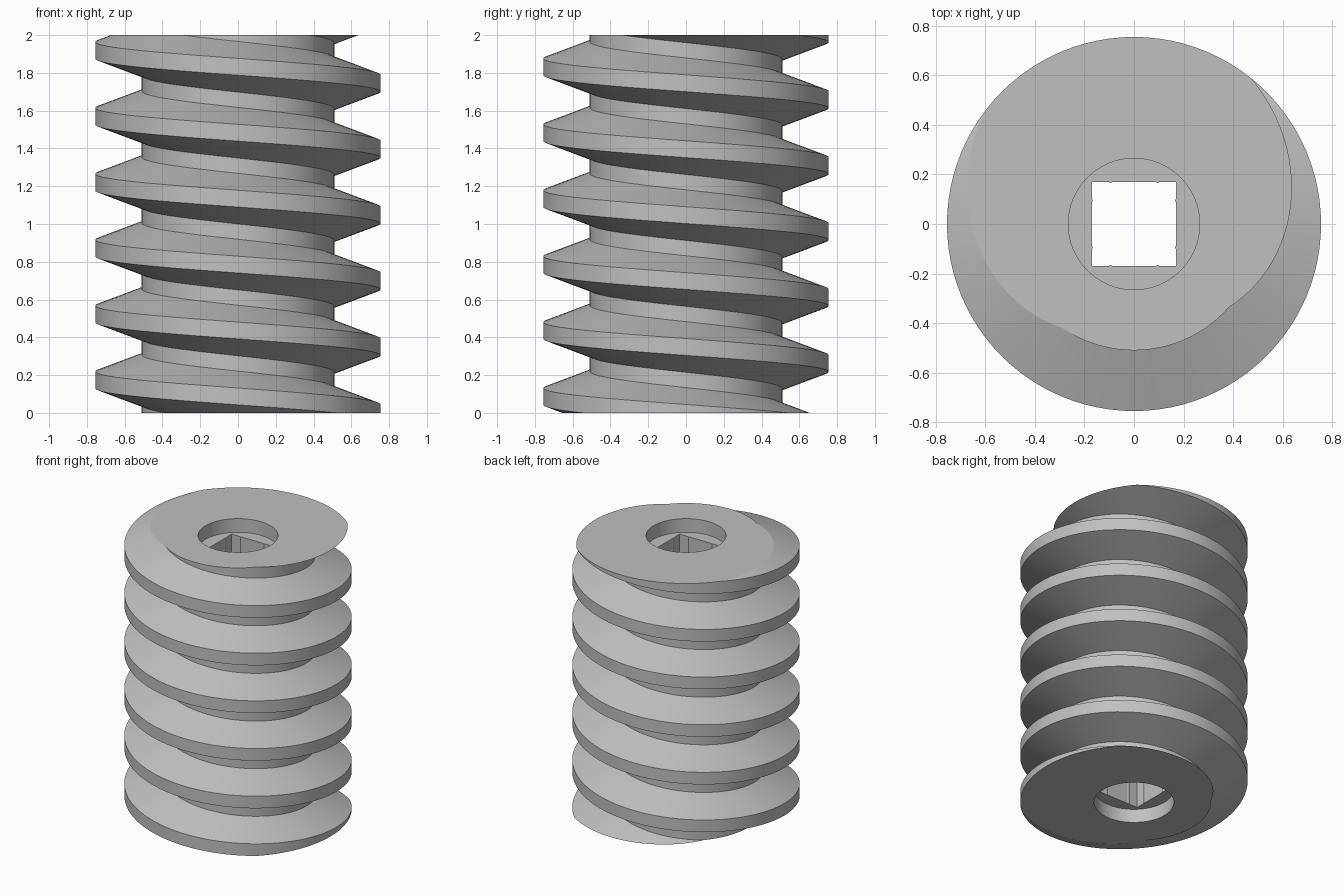
import bpy, bmesh
from math import cos, sin, pi, radians
from mathutils import Matrix

cube = bpy.data.objects.get("Cube")
if cube:
    bpy.data.objects.remove(cube)

HEIGHT, PITCH, TURN_STEPS, TURNS = 2.0, 0.349, 96, 9
CORE, CREST, RECESS, DEPTH, HALF = 0.51, 0.755, 0.265, 0.1, 0.17

steel = bpy.data.materials.new("grey steel")
steel.use_nodes = True
colour = (0.53, 0.53, 0.53, 1)
steel.diffuse_color = colour
steel.node_tree.nodes["Principled BSDF"].inputs["Base Color"].default_value = colour

bm = bmesh.new()


def ring(points, z):
    return [bm.verts.new((x, y, z)) for x, y in points]


def skin(a, b, closed=True):
    """Join two rows of vertices with quads."""
    n = len(a)
    for i in range(n if closed else n - 1):
        j = (i + 1) % n
        bm.faces.new((a[i], a[j], b[j], b[i]))


# Left-handed trapezoid thread: one pitch of profile swept up a helix
profile = [(CORE, -0.134), (CREST, -0.0445), (CREST, 0.0445),
           (CORE, 0.134), (CORE, PITCH - 0.134)]
previous = None
for i in range(TURNS * TURN_STEPS + 1):
    a = -2 * pi * (i % TURN_STEPS) / TURN_STEPS
    lift = PITCH * (i / TURN_STEPS - 2)
    row = [bm.verts.new((r * cos(a), r * sin(a), z + lift)) for r, z in profile]
    if previous:
        skin(previous, row, closed=False)
    previous = row
bmesh.ops.remove_doubles(bm, verts=bm.verts, dist=1e-5)

# Cut both ends flat
for level, direction in ((0, -1), (HEIGHT, 1)):
    bmesh.ops.bisect_plane(bm, geom=bm.verts[:] + bm.edges[:] + bm.faces[:], dist=1e-6,
                           plane_co=(0, 0, level), plane_no=(0, 0, direction),
                           clear_outer=True)
bmesh.ops.remove_doubles(bm, verts=bm.verts, dist=1e-5)

# Round recess at each end
circle = [(RECESS * cos(2 * pi * k / 64), RECESS * sin(2 * pi * k / 64)) for k in range(64)]
for outer, inner in ((0, DEPTH), (HEIGHT, HEIGHT - DEPTH)):
    skin(ring(circle, outer), ring(circle, inner))

# Square drive hole with small ridges near the corners
side = [(-HALF, HALF)]
for c in (-0.095, 0.095):
    side += [(c - 0.008, HALF), (c, HALF - 0.005), (c + 0.008, HALF)]
square = []
for k in range(4):
    c, s = cos(-k * pi / 2), sin(-k * pi / 2)
    square += [(c * x - s * y, s * x + c * y) for x, y in side]
skin(ring(square, DEPTH), ring(square, HEIGHT - DEPTH))

# Flat end faces and recess floors
for level in (0, DEPTH, HEIGHT - DEPTH, HEIGHT):
    rim = [e for e in bm.edges if e.is_boundary
           and all(abs(v.co.z - level) < 1e-4 for v in e.verts)]
    bmesh.ops.triangle_fill(bm, edges=rim, use_beauty=True, normal=(0, 0, 1))

bmesh.ops.recalc_face_normals(bm, faces=bm.faces)
mesh = bpy.data.meshes.new("threaded_screw")
bm.to_mesh(mesh)
bm.free()
mesh.materials.append(steel)
screw = bpy.data.objects.new("threaded_screw", mesh)
bpy.context.collection.objects.link(screw)

# Smooth round surfaces, sharp thread edges
bpy.ops.object.select_all(action='DESELECT')
screw.select_set(True)
bpy.context.view_layer.objects.active = screw
bpy.ops.object.shade_smooth_by_angle(angle=radians(12))
